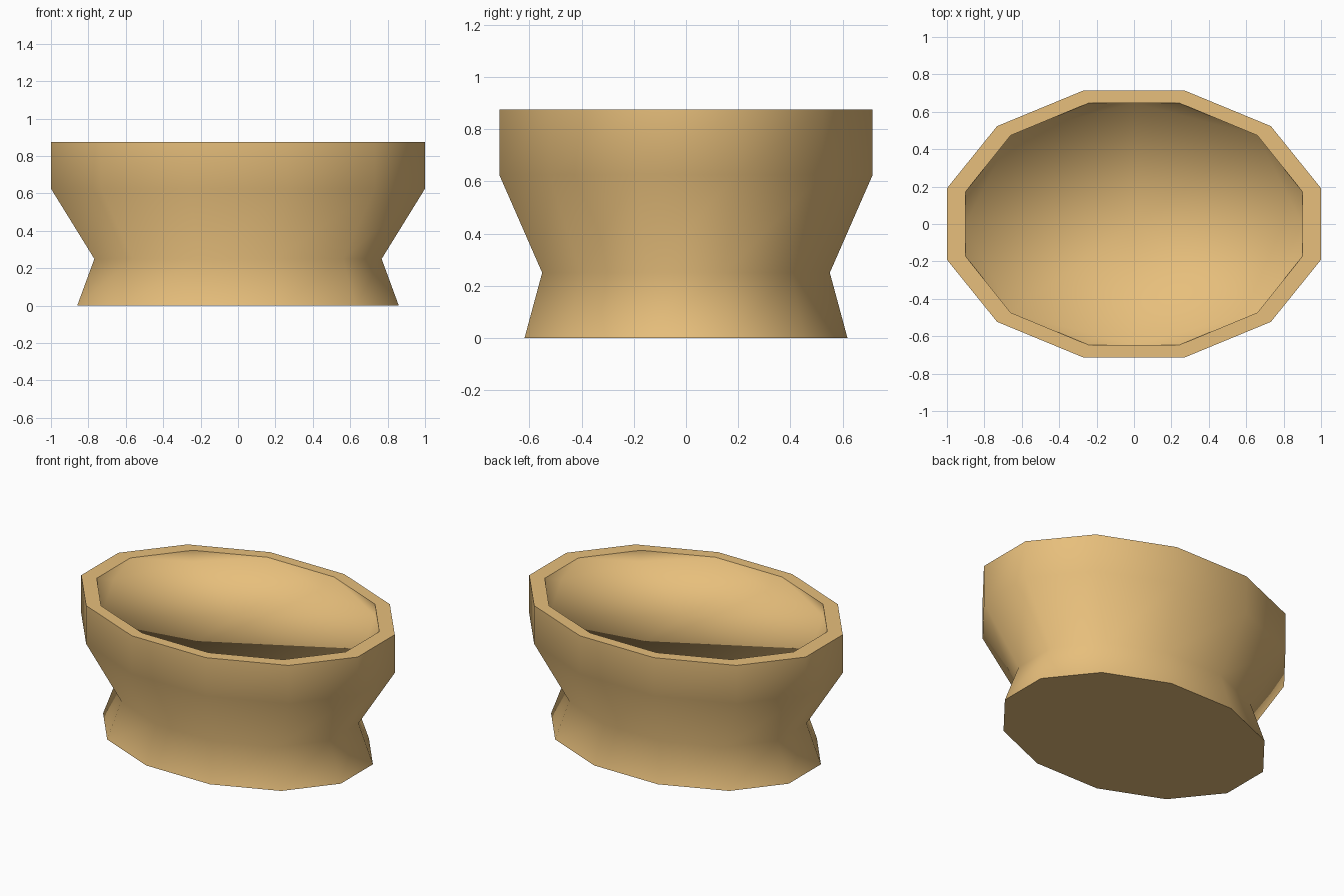
import bpy, bmesh
from math import cos, sin, pi, radians

if "Cube" in bpy.data.objects:
    bpy.data.objects.remove(bpy.data.objects["Cube"])

bm = bmesh.new()


def ring(rx, ry, z, sides=12, offset=pi / 12):
    """Closed elliptical loop of vertices."""
    return [bm.verts.new((rx * cos(offset + 2 * pi * i / sides),
                          ry * sin(offset + 2 * pi * i / sides), z))
            for i in range(sides)]


def skin(a, b):
    """Quads between two equal rings."""
    n = len(a)
    for i in range(n):
        bm.faces.new((a[i], a[(i + 1) % n], b[(i + 1) % n], b[i]))


# outer profile: flared foot, pinched waist, straight collar, inner lip
profile = [(0.89, 0.64, 0.0), (0.795, 0.57, 0.25),
           (1.035, 0.74, 0.625), (1.035, 0.74, 0.875), (0.932, 0.67, 0.875)]
rings = [ring(*p) for p in profile]
for lower, upper in zip(rings, rings[1:]):
    skin(lower, upper)
bm.faces.new(rings[0][::-1])

# shallow eight-sided filling surface just below the lip
lip = rings[-1]
floor = [bm.verts.new((x, y, 0.80)) for x, y in
         [(0.90, 0), (0.66, 0.474), (0, 0.647), (-0.66, 0.474),
          (-0.90, 0), (-0.66, -0.474), (0, -0.647), (0.66, -0.474)]]
centre = bm.verts.new((0, 0, 0.80))
for i in range(8):
    bm.faces.new((floor[i], floor[(i + 1) % 8], centre))

# inner wall: each quarter joins lip corners to the floor corners
for q in range(4):
    a, b, c, d = (lip[(3 * q + k) % 12] for k in range(4))
    f0, f1, f2 = (floor[(2 * q + k) % 8] for k in range(3))
    for tri in ((a, b, f1), (a, f1, f0), (b, c, f1), (c, f2, f1), (c, d, f2)):
        if bm.faces.get(tri) is None:
            bm.faces.new(tri)

bmesh.ops.recalc_face_normals(bm, faces=bm.faces)
mesh = bpy.data.meshes.new("oval_bowl")
bm.to_mesh(mesh)
bm.free()
bowl = bpy.data.objects.new("oval_bowl", mesh)
bpy.context.collection.objects.link(bowl)

# tan colour
mat = bpy.data.materials.new("tan")
mat.diffuse_color = (0.80, 0.52, 0.20, 1)
mat.use_nodes = True
mat.node_tree.nodes["Principled BSDF"].inputs["Base Color"].default_value = mat.diffuse_color
mesh.materials.append(mat)

# smooth sides, crisp rim and foot
bpy.context.view_layer.objects.active = bowl
bowl.select_set(True)
bpy.ops.object.shade_smooth_by_angle(angle=radians(60))
